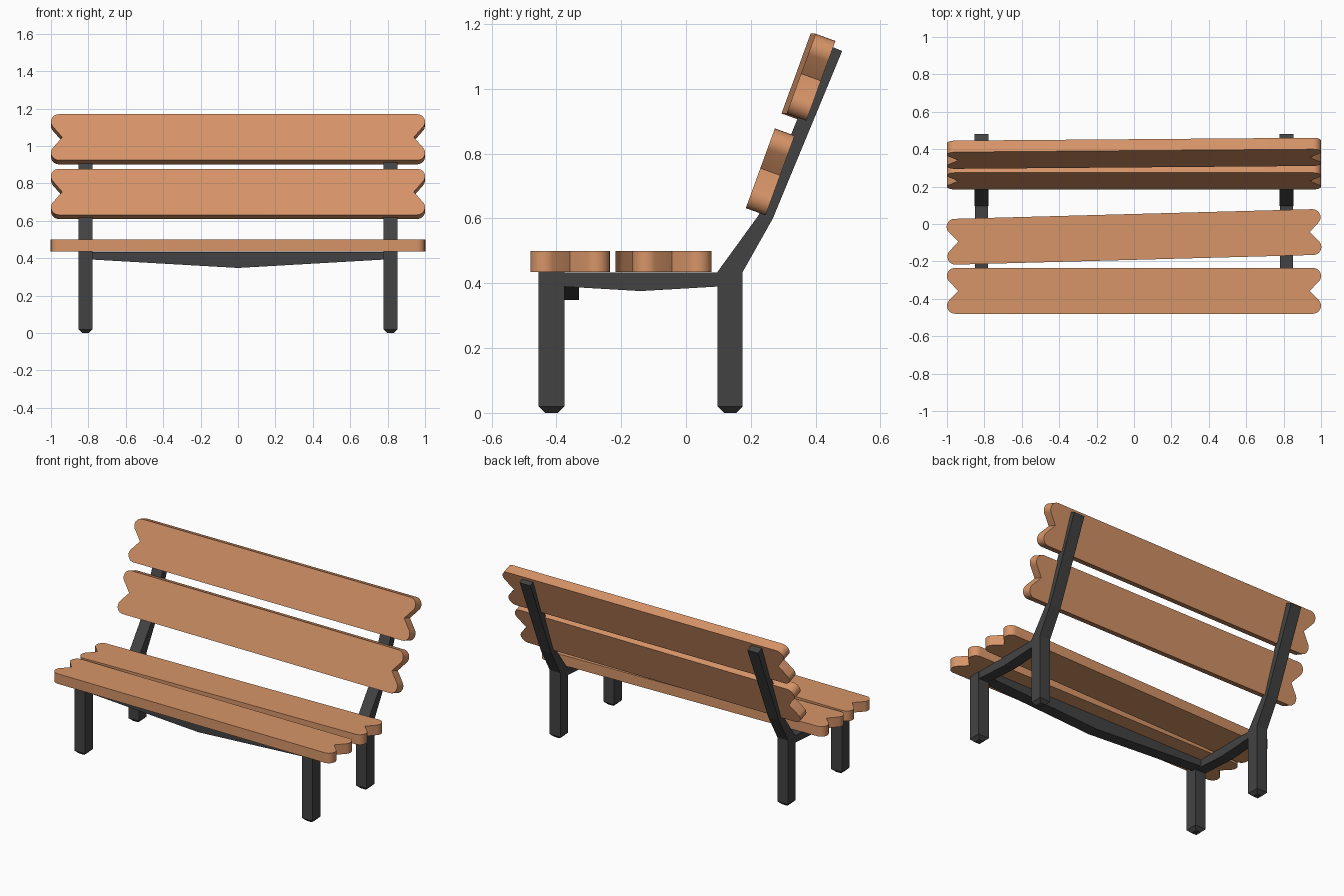
import bpy, bmesh, math
from mathutils import Matrix

if "Cube" in bpy.data.objects:
    bpy.data.objects.remove(bpy.data.objects["Cube"])


def material(name, rgb):
    m = bpy.data.materials.new(name)
    m.diffuse_color = (*rgb, 1)
    m.use_nodes = True
    m.node_tree.nodes["Principled BSDF"].inputs["Base Color"].default_value = m.diffuse_color
    return m


WOOD = material("warm wood", (0.68, 0.30, 0.14))
IRON = material("dark iron", (0.055, 0.055, 0.056))


def prism(name, pts, to3d, depth, mat, foot=0.0):
    """Extrude a 2D outline; to3d(a, b, d) places outline point at depth d."""
    bm = bmesh.new()
    lo = [bm.verts.new(to3d(a, b, depth[0])) for a, b in pts]
    hi = [bm.verts.new(to3d(a, b, depth[1])) for a, b in pts]
    bm.faces.new(lo)
    bm.faces.new(hi[::-1])
    n = len(pts)
    for i in range(n):
        j = (i + 1) % n
        bm.faces.new((lo[j], lo[i], hi[i], hi[j]))
    if foot:  # chamfer around the sole
        edges = [e for e in bm.edges if all(v.co.z < 1e-4 for v in e.verts)]
        bmesh.ops.bevel(bm, geom=edges, offset=foot, segments=1,
                        affect='EDGES', profile=0.5)
    bmesh.ops.recalc_face_normals(bm, faces=bm.faces)
    me = bpy.data.meshes.new(name)
    bm.to_mesh(me)
    bm.free()
    ob = bpy.data.objects.new(name, me)
    me.materials.append(mat)
    bpy.context.collection.objects.link(ob)
    return ob


def plank(name, centre, width, tilt=0.0, yaw=0.0):
    # Swallow-tail ends with rounded corners
    h, r = width / 2, 0.043
    quarter = []
    for i in range(9):
        a = math.radians(90 - 125 * i / 8)
        quarter.append((1 - r + r * math.cos(a), h - r + r * math.sin(a)))
    right = quarter + [(0.94, 0)] + [(x, -y) for x, y in quarter[::-1]]
    pts = right + [(-x, y) for x, y in right[::-1]]
    ob = prism(name, pts, lambda a, b, d: (a, b, d), (-0.0325, 0.0325), WOOD)
    ob.data.transform(Matrix.Translation(centre) @ Matrix.Rotation(yaw, 4, 'Z')
                      @ Matrix.Rotation(tilt, 4, 'X'))
    ob.data.shade_smooth()
    bpy.context.view_layer.objects.active = ob
    ob.select_set(True)
    bpy.ops.object.shade_smooth_by_angle(angle=math.radians(30))
    ob.select_set(False)


# Seat and backrest planks
plank("front_seat_plank", (0, -0.3575, 0.4675), 0.245)
plank("rear_seat_plank", (0, -0.069, 0.4675), 0.245, yaw=0.027)
plank("lower_back_plank", (0, 0.26, 0.744), 0.262, tilt=math.radians(70))
plank("upper_back_plank", (0, 0.378, 1.036), 0.262, tilt=math.radians(70), yaw=0.008)

# Side frames: front leg, rear leg bending into the back post, sagging rail
front_leg = [(-0.455, 0), (-0.375, 0), (-0.375, 0.435), (-0.455, 0.435)]
rear_leg = [(0.097, 0), (0.175, 0), (0.175, 0.435), (0.268, 0.60),
            (0.482, 1.117), (0.436, 1.136), (0.224, 0.61), (0.097, 0.435)]
rail = [(-0.38, 0.434), (-0.38, 0.39), (-0.14, 0.376), (0.10, 0.39), (0.10, 0.434)]
for side, s in (("left", -1), ("right", 1)):
    place = lambda a, b, d, s=s: (s * d, a, b)
    prism(side + "_front_leg", front_leg, place, (0.777, 0.853), IRON, foot=0.02)
    prism(side + "_rear_leg", rear_leg, place, (0.777, 0.853), IRON, foot=0.02)
    prism(side + "_rail", rail, place, (0.780, 0.850), IRON)

# Front crossbar, deepest in the middle
bar = [(-0.80, 0.434), (-0.80, 0.394), (0, 0.348), (0.80, 0.394), (0.80, 0.434)]
prism("front_crossbar", bar, lambda a, b, d: (a, d, b), (-0.405, -0.33), IRON)
